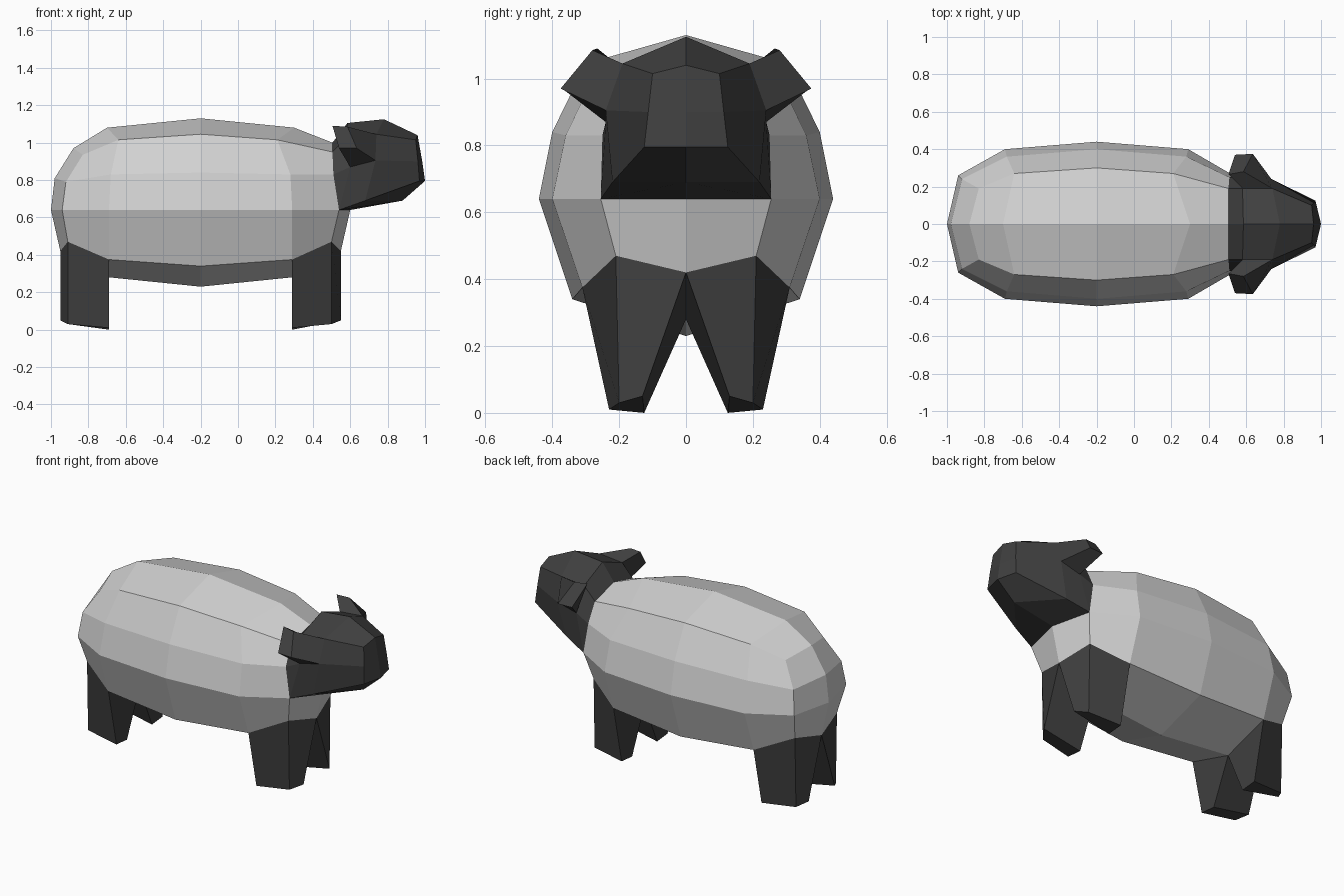
import bpy

cube = bpy.data.objects.get("Cube")
if cube:
    bpy.data.objects.remove(cube, do_unlink=True)


def material(name, rgb):
    m = bpy.data.materials.new(name)
    m.use_nodes = True
    m.diffuse_color = (*rgb, 1)
    bsdf = m.node_tree.nodes["Principled BSDF"]
    bsdf.inputs["Base Color"].default_value = (*rgb, 1)
    bsdf.inputs["Roughness"].default_value = 0.9
    return m


wool = material("light_grey_wool", (0.64, 0.64, 0.64))
skin = material("dark_grey_skin", (0.05, 0.05, 0.05))


def make_part(name, polygons, mat):
    """Build the +y half from corner lists, welding equal corners, then mirror it."""
    index, faces = {}, []
    for poly in polygons:
        corners = list(dict.fromkeys(poly))
        if len(corners) > 2:
            faces.append([index.setdefault(c, len(index)) for c in corners])
    mesh = bpy.data.meshes.new(name)
    mesh.from_pydata(list(index), [], faces)
    mesh.materials.append(mat)
    obj = bpy.data.objects.new(name, mesh)
    bpy.context.collection.objects.link(obj)
    mirror = obj.modifiers.new("mirror", 'MIRROR')
    mirror.use_axis = (False, True, False)
    mirror.use_clip = True
    return obj


def loft(rings, skip=()):
    """Bridge half rings (top to bottom), leaving out the (ring, row) openings."""
    return [(a[j], b[j], b[j + 1], a[j + 1])
            for i, (a, b) in enumerate(zip(rings, rings[1:]))
            for j in range(len(a) - 1) if (i, j) not in skip]


def opening(rings, i, j):
    a, b = rings[i], rings[i + 1]
    return [a[j], b[j], b[j + 1], a[j + 1]]


def extrude(base, tip):
    """Limb running from an opening to a closed tip."""
    sides = [(base[k], base[(k + 1) % 4], tip[(k + 1) % 4], tip[k]) for k in range(4)]
    return sides + [tuple(tip)]


# Woolly body: centre column of the rump, four and a half rings, chest column
rump_top, rump_low = (-.88, 0, .97), (-.95, 0, .42)
chest_top, chest_low = (.505, 0, 1.0), (.55, 0, .42)
body_rings = [
    [rump_top, rump_top, (-.98, 0, .81), (-1, 0, .64), rump_low, rump_low],
    [rump_top, (-.83, .19, .935), (-.92, .24, .79), (-.94, .26, .64), (-.91, .21, .47), rump_low],
    [(-.70, 0, 1.08), (-.64, .27, 1.015), (-.68, .36, .83), (-.69, .40, .64),
     (-.69, .31, .375), (-.69, 0, .28)],
    [(-.2, 0, 1.13), (-.2, .30, 1.045), (-.2, .40, .84), (-.2, .44, .64),
     (-.2, .34, .34), (-.2, 0, .23)],
    [(.30, 0, 1.08), (.21, .27, 1.015), (.28, .36, .83), (.29, .40, .64),
     (.29, .31, .375), (.29, 0, .28)],
    [chest_top, (.505, .19, .95), (.51, .25, .83), (.54, .255, .64), (.5, .21, .47), chest_low],
    [chest_top, chest_top, chest_top, (.6, 0, .64), chest_low, chest_low],
]
leg_holes = {"rear_legs": (1, 4), "front_legs": (4, 4)}
neck_hole = [(5, 1), (5, 2)]
make_part("woolly_body", loft(body_rings, list(leg_holes.values()) + neck_hole), wool)

# Legs, tapering inwards from the belly corners to slanted feet
feet = {
    "rear_legs": [(-.91, .2, .03), (-.69, .23, .01), (-.69, .125, 0), (-.95, .13, .05)],
    "front_legs": [(.29, .23, .01), (.5, .2, .03), (.55, .13, .05), (.29, .125, 0)],
}
for name, hole in leg_holes.items():
    make_part(name, extrude(opening(body_rings, *hole), feet[name]), skin)

# Head: neck, crown, cheek and muzzle rings, then the centre column of the face
neck_side, neck_low = (.54, .255, .64), (.6, 0, .64)
nose_top, nose_low = (.96, 0, 1.04), (1.0, 0, .795)
head_rings = [
    [chest_top, (.505, .19, .95), (.51, .25, .83), neck_side, neck_low],
    [(.585, 0, 1.105), (.58, .19, 1.03), (.60, .24, .87), neck_side, neck_low],
    [(.78, 0, 1.125), (.74, .19, 1.045), (.735, .24, .905), (.68, .22, .69), (.88, 0, .69)],
    [nose_top, (.95, .10, 1.015), (.962, .113, .90), (.97, .125, .795), nose_low],
    [nose_top, nose_top, (.985, 0, .90), nose_low, nose_low],
]
ear_hole = (1, 1)
make_part("head", loft(head_rings, [ear_hole]), skin)

# Ears, flaring outwards and back from the sides of the head
ear_tip = [(.505, .265, 1.09), (.585, .28, 1.085), (.635, .375, .97), (.54, .37, .97)]
make_part("ears", extrude(opening(head_rings, *ear_hole), ear_tip), skin)
